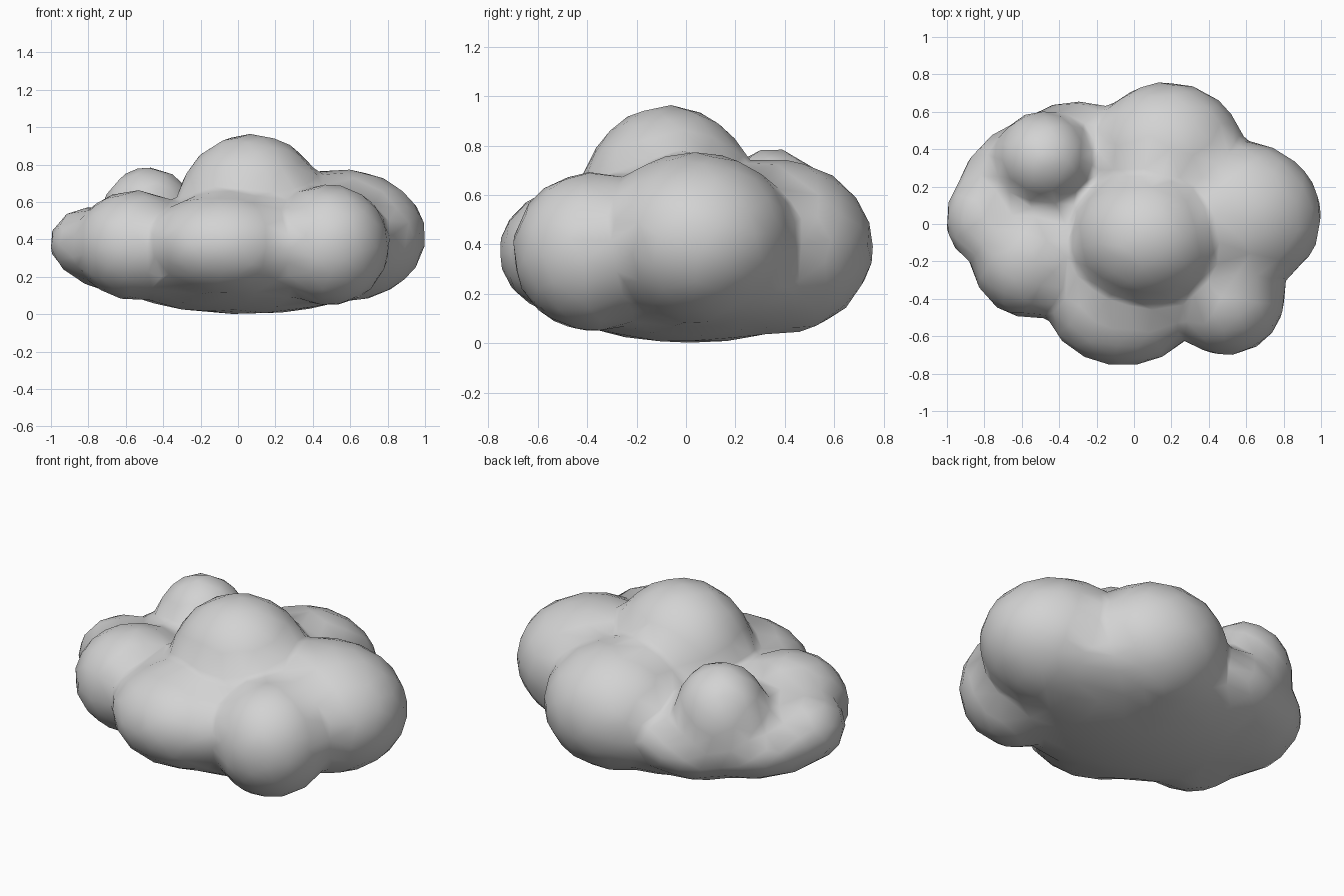
import bpy
import bmesh
from mathutils import Matrix

cube = bpy.data.objects.get("Cube")
if cube:
    bpy.data.objects.remove(cube, do_unlink=True)

# Puffs of the cloud: centre, radii
PUFFS = [
    ((0.07, -0.07, 0.55), (0.40, 0.36, 0.41)),     # crown
    ((0.08, -0.20, 0.42), (0.46, 0.42, 0.25)),     # shoulder under the crown
    ((-0.06, -0.39, 0.37), (0.42, 0.365, 0.28)),   # front
    ((0.49, -0.38, 0.37), (0.315, 0.32, 0.32)),    # front left
    ((0.56, 0.04, 0.42), (0.44, 0.40, 0.35)),      # left
    ((0.18, 0.37, 0.39), (0.41, 0.385, 0.35)),     # back
    ((-0.48, 0.35, 0.48), (0.26, 0.25, 0.305)),    # back right
    ((-0.55, -0.18, 0.37), (0.32, 0.32, 0.29)),    # front right
    ((-0.50, 0.07, 0.34), (0.46, 0.49, 0.24)),     # wide right shelf
    ((-0.78, 0.03, 0.38), (0.225, 0.25, 0.19)),    # right tip
    ((-0.30, 0.30, 0.32), (0.40, 0.355, 0.22)),    # back right shelf
    ((0.03, 0.01, 0.25), (0.76, 0.61, 0.245)),     # underside
]
SWELL = 0.004  # makes up for the shrinkage of the softening

# Overlapping ellipsoids
bm = bmesh.new()
for centre, radii in PUFFS:
    scale = Matrix.Diagonal([r + SWELL for r in radii] + [1])
    matrix = Matrix.Translation(centre) @ scale
    bmesh.ops.create_icosphere(bm, subdivisions=4, radius=1, matrix=matrix)
mesh = bpy.data.meshes.new("puffs")
bm.to_mesh(mesh)
bm.free()
cloud = bpy.data.objects.new("cloud", mesh)
bpy.context.collection.objects.link(cloud)

# Fuse the puffs, soften the creases and reduce to a light mesh
remesh = cloud.modifiers.new("fuse", 'REMESH')
remesh.mode = 'VOXEL'
remesh.voxel_size = 0.03
smooth = cloud.modifiers.new("soften", 'SMOOTH')
smooth.factor = 0.5
smooth.iterations = 10
decimate = cloud.modifiers.new("lighten", 'DECIMATE')
decimate.ratio = 0.05

depsgraph = bpy.context.evaluated_depsgraph_get()
fused = bpy.data.meshes.new_from_object(cloud.evaluated_get(depsgraph))
cloud.modifiers.clear()
cloud.data = fused
bpy.data.meshes.remove(mesh)
fused.name = "cloud"
fused.polygons.foreach_set("use_smooth", [True] * len(fused.polygons))

# Single pale grey colour
grey = bpy.data.materials.new("pale_grey")
grey.use_nodes = True
colour = (0.65, 0.65, 0.65, 1)
grey.diffuse_color = colour
grey.node_tree.nodes["Principled BSDF"].inputs["Base Color"].default_value = colour
fused.materials.clear()
fused.materials.append(grey)
fused.update()
